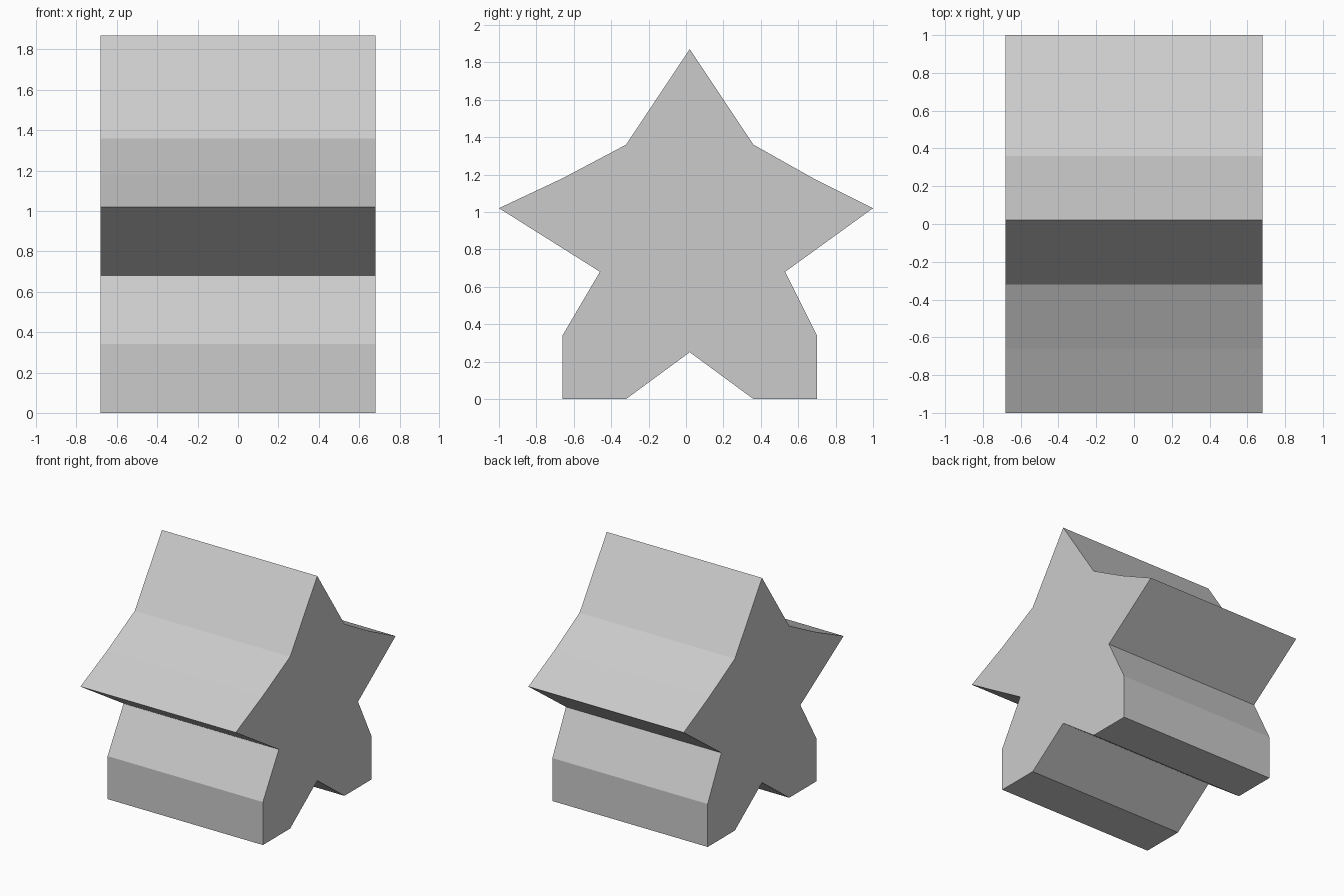
import bpy, bmesh

if "Cube" in bpy.data.objects:
    bpy.data.objects.remove(bpy.data.objects["Cube"])

HALF_WIDTH = 0.68

# Star outline in (y, z), clockwise from the top point
OUTLINE = [
    (0.02, 1.87), (0.36, 1.36), (0.68, 1.18), (1.0, 1.02),
    (0.53, 0.68), (0.70, 0.34), (0.70, 0.0), (0.36, 0.0),
    (0.02, 0.25), (-0.32, 0.0), (-0.66, 0.0), (-0.66, 0.34),
    (-0.46, 0.68), (-1.0, 1.02), (-0.66, 1.18), (-0.32, 1.36),
]


def extrude_profile(name, outline, half_width):
    bm = bmesh.new()
    face = bm.faces.new([bm.verts.new((-half_width, y, z)) for y, z in outline])
    result = bmesh.ops.extrude_face_region(bm, geom=[face])
    moved = [g for g in result["geom"] if isinstance(g, bmesh.types.BMVert)]
    bmesh.ops.translate(bm, verts=moved, vec=(2 * half_width, 0, 0))
    bmesh.ops.recalc_face_normals(bm, faces=bm.faces)
    mesh = bpy.data.meshes.new(name)
    bm.to_mesh(mesh)
    bm.free()
    obj = bpy.data.objects.new(name, mesh)
    bpy.context.collection.objects.link(obj)
    return obj


# Solid star-shaped block
extrude_profile("star_block", OUTLINE, HALF_WIDTH)
